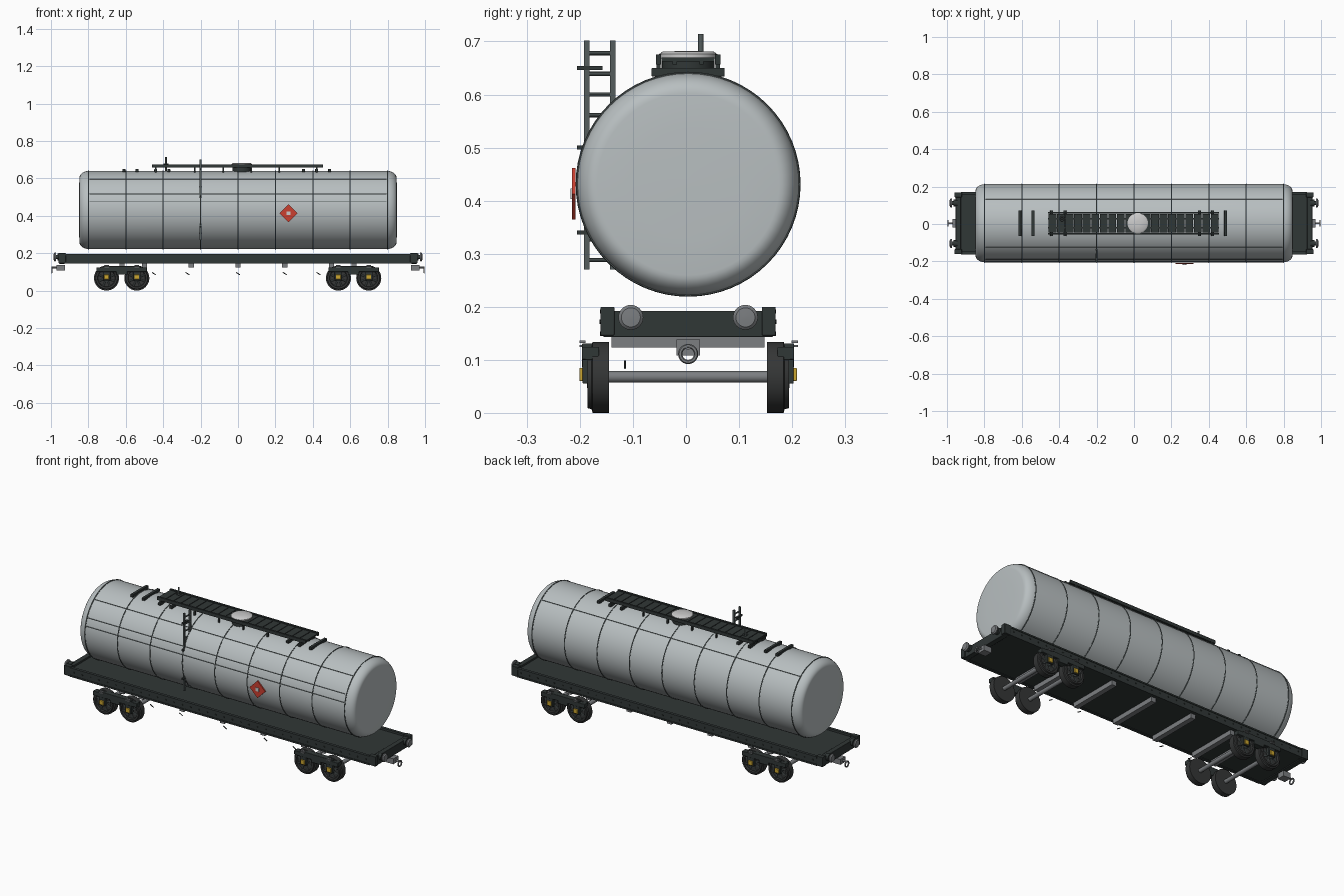
import bpy, bmesh, math
from mathutils import Matrix, Vector

if "Cube" in bpy.data.objects:
    bpy.data.objects.remove(bpy.data.objects["Cube"])

CY = 0.004          # lateral centre of the wagon
TZ, TR = 0.431, 0.209   # tank axis height and radius


def material(name, rgb):
    m = bpy.data.materials.new(name)
    m.diffuse_color = (*rgb, 1)
    m.use_nodes = True
    m.node_tree.nodes["Principled BSDF"].inputs["Base Color"].default_value = m.diffuse_color
    return m


DARK = material("dark_steel", (0.03, 0.038, 0.037))
BLACK = material("wheel_black", (0.035, 0.037, 0.037))
TANK = material("tank_grey", (0.48, 0.52, 0.53))
SEAM = material("seam_grey", (0.09, 0.11, 0.11))
RED = material("placard_red", (0.6, 0.05, 0.03))
GOLD = material("cap_yellow", (0.6, 0.38, 0.03))
STEEL = material("steel", (0.2, 0.21, 0.22))
PALE = material("pale", (0.6, 0.6, 0.6))


class Part:
    """Collects primitives into one named object."""

    def __init__(self, name, mat):
        self.name, self.mat, self.bm = name, mat, bmesh.new()

    def box(self, x, y, z, rot=None):
        c = [(a + b) / 2 for a, b in (x, y, z)]
        s = [b - a for a, b in (x, y, z)]
        m = Matrix.Translation(c) @ (rot or Matrix()) @ Matrix.Diagonal((*s, 1))
        bmesh.ops.create_cube(self.bm, size=1, matrix=m)

    def rod(self, a, b, r, n=12):
        a, b = Vector(a), Vector(b)
        q = (b - a).to_track_quat('Z', 'Y').to_matrix().to_4x4()
        bmesh.ops.create_cone(self.bm, cap_ends=True, segments=n, radius1=r, radius2=r,
                              depth=(b - a).length, matrix=Matrix.Translation((a + b) / 2) @ q)

    def lathe(self, profile, centre, axis='X', n=32, closed=False):
        """Spin (along, radius) points about an axis through centre."""
        c, rings = Vector(centre), []
        for t, r in profile:
            ring = []
            for i in range(n):
                u, v = r * math.cos(math.tau * i / n), r * math.sin(math.tau * i / n)
                p = {'X': (t, u, v), 'Y': (v, t, u), 'Z': (u, v, t)}[axis]
                ring.append(self.bm.verts.new(c + Vector(p)))
            rings.append(ring)
        pairs = list(zip(rings, rings[1:])) + ([(rings[-1], rings[0])] if closed else [])
        for p, q in pairs:
            for i in range(n):
                j = (i + 1) % n
                self.bm.faces.new((p[i], p[j], q[j], q[i]))
        if not closed:
            self.bm.faces.new(rings[0])
            self.bm.faces.new(rings[-1])

    def ring(self, centre, R, r, axis='X', n=32, k=6):
        prof = [(r * math.sin(math.tau * i / k), R + r * math.cos(math.tau * i / k)) for i in range(k)]
        self.lathe(prof, centre, axis, n, True)

    def done(self, bevel=0):
        bmesh.ops.recalc_face_normals(self.bm, faces=self.bm.faces)
        me = bpy.data.meshes.new(self.name)
        self.bm.to_mesh(me)
        self.bm.free()
        me.materials.append(self.mat)
        ob = bpy.data.objects.new(self.name, me)
        bpy.context.collection.objects.link(ob)
        bpy.ops.object.select_all(action='DESELECT')
        ob.select_set(True)
        bpy.context.view_layer.objects.active = ob
        bpy.ops.object.shade_smooth_by_angle(angle=math.radians(35))
        if bevel:
            mod = ob.modifiers.new("bevel", 'BEVEL')
            mod.width, mod.segments = bevel, 2


# tank shell with domed ends
half = [(0.795 + 0.053 * math.sin(a), TR * (0.82 + 0.18 * math.cos(a)))
        for a in [math.radians(10 * i) for i in range(10)]] + [(0.85, TR * 0.5), (0.851, 0.01)]
p = Part("tank", TANK)
p.lathe([(-x, r) for x, r in reversed(half)] + half, (0, CY, TZ), n=64)
p.done()

# ring bands and lengthwise seams
p = Part("tank_bands", SEAM)
for i in range(9):
    p.ring((-0.8 + 0.2 * i, CY, TZ), TR, 0.003, n=64)
p.done()
p = Part("tank_seams", SEAM)
for ang in (156, 168, 128, 52):
    a = math.radians(ang)
    y, z = CY + TR * math.cos(a), TZ + TR * math.sin(a)
    p.rod((-0.795, y, z), (0.795, y, z), 0.002, 6)
p.done()

# top saddles and roof walkway
p = Part("walkway_saddles", DARK)
for x in (-0.61, -0.54, -0.44, -0.37, 0.35, 0.42, 0.49):
    p.box((x - 0.008, x + 0.008), (CY - 0.069, CY + 0.069), (0.634, 0.65))
p.done(0.002)
p = Part("walkway", DARK)
for i in range(20):
    x = -0.459 + 0.0457 * i
    p.box((x + 0.002, x + 0.0437), (CY - 0.05, CY + 0.05), (0.662, 0.67))
for s in (-1, 1):
    y = CY + s * 0.056
    p.box((-0.46, 0.455), (y - 0.005, y + 0.005), (0.657, 0.675))
    p.box((-0.46, 0.455), (CY + s * 0.025 - 0.004, CY + s * 0.025 + 0.004), (0.657, 0.664))
    for x in (-0.44, -0.23, -0.08, 0.07, 0.22, 0.42):
        p.box((x - 0.004, x + 0.004), (y - 0.004, y + 0.004), (0.615, 0.66))
p.done()

# manway hatch and vent pipe
p = Part("hatch_collar", DARK)
p.lathe([(0.63, 0.05), (0.672, 0.05), (0.672, 0.04)], (0.02, CY, 0), 'Z')
p.done()
p = Part("hatch_lid", PALE)
p.lathe([(0.668, 0.055), (0.676, 0.055), (0.681, 0.048), (0.682, 0.01)], (0.02, CY, 0), 'Z')
p.done()
p = Part("vent_pipe", SEAM)
p.rod((-0.385, 0.028, 0.63), (-0.385, 0.028, 0.714), 0.005)
p.ring((-0.385, 0.028, 0.678), 0.011, 0.003, 'Z', 20)
p.done()

# side ladder
p = Part("ladder", SEAM)
for y in (-0.187, -0.138):
    p.box((-0.205, -0.195), (y - 0.005, y + 0.005), (0.27, 0.702))
for i in range(11):
    z = 0.288 + 0.039 * i
    p.rod((-0.2, -0.187, z), (-0.2, -0.138, z), 0.004, 8)
p.done()
p = Part("ladder_brackets", DARK)
for z, y in ((0.65, -0.157), (0.5, -0.17), (0.34, -0.15)):
    p.box((-0.206, -0.194), (-0.205, y), (z - 0.004, z + 0.004))
p.done()

# hazard placard on the front side
diamond = Matrix.Rotation(math.radians(45), 4, 'Y')
p = Part("placard", RED)
p.box((0.236, 0.304), (-0.215, -0.208), (0.379, 0.447), diamond)
p.done()
p = Part("placard_centre", PALE)
p.box((0.26, 0.28), (-0.218, -0.213), (0.403, 0.423))
p.done()

# underframe: deck, side sills, end beams
p = Part("deck", DARK)
p.box((-0.94, 0.94), (CY - 0.155, CY + 0.155), (0.148, 0.182))
p.done()
p = Part("side_sills", DARK)
for s in (-1, 1):
    y = CY + s * 0.158
    p.box((-0.925, 0.925), (y - 0.005, y + 0.005), (0.145, 0.195))
    for z in (0.149, 0.191):
        p.box((-0.925, 0.925), (y - 0.008, y + 0.008), (z - 0.004, z + 0.004))
    for i in range(36):
        x = -0.9 + 1.8 * i / 35
        p.rod((x, y, 0.172), (x, y + s * 0.009, 0.172), 0.004, 6)
p.done()
p = Part("end_beams", DARK)
for s in (-1, 1):
    x = s * 0.94
    p.box((x - 0.014, x + 0.014), (CY - 0.16, CY + 0.16), (0.143, 0.192))
    for t in (-1, 1):
        y = CY + t * 0.152
        p.box((x - 0.02, x + 0.02), (y - 0.013, y + 0.013), (0.146, 0.2))
p.done(0.002)
p = Part("cross_members", STEEL)
for x in (-0.62, -0.5, -0.25, 0, 0.25, 0.5, 0.62):
    p.box((x - 0.014, x + 0.014), (CY - 0.144, CY + 0.144), (0.123, 0.15))
p.done()
p = Part("brake_rods", DARK)
for x in (-0.45, -0.27, 0, 0.25, 0.43):
    p.rod((x - 0.01, -0.115, 0.097), (x + 0.01, -0.115, 0.085), 0.0025, 6)
p.done()

# buffers and couplers at both ends
buf, heads, coup = Part("buffer_shanks", DARK), Part("buffer_heads", STEEL), Part("couplers", STEEL)
for s in (-1, 1):
    for t in (-1, 1):
        y = CY + t * 0.108
        buf.lathe([(s * 0.945, 0.018), (s * 0.965, 0.018), (s * 0.965, 0.011), (s * 0.978, 0.011)], (0, y, 0.18))
        heads.lathe([(s * 0.974, 0.023), (s * 0.98, 0.0235), (s * 0.985, 0.018), (s * 0.986, 0.004)], (0, y, 0.18))
    x0, x1 = sorted((s * 0.925, s * 0.97))
    coup.box((x0, x1), (CY - 0.022, CY + 0.022), (0.108, 0.138))
    coup.rod((s * 0.96, CY, 0.124), (s * 0.998, CY, 0.124), 0.005)
    coup.ring((s * 0.995, CY, 0.111), 0.015, 0.004, 'X', 24)
buf.done()
heads.done()
coup.done()

# bogies: wheels, axles, frames, axle boxes
wheels, axles = Part("wheels", BLACK), Part("axles", STEEL)
spokes, caps = Part("wheel_webs", SEAM), Part("axle_caps", GOLD)
frames, boxes = Part("bogie_frames", DARK), Part("axle_boxes", DARK)
steps = Part("bogie_brackets", STEEL)
for bx in (-0.622, 0.618):
    for x in (bx - 0.081, bx + 0.081):
        c = (x, CY, 0.067)
        axles.rod((x, CY - 0.17, 0.068), (x, CY + 0.17, 0.068), 0.011, 20)
        for s in (-1, 1):
            wheels.lathe([(s * a, r) for a, r in ((0.149, 0.012), (0.149, 0.067), (0.18, 0.067), (0.182, 0.06),
                         (0.19, 0.058), (0.19, 0.048), (0.18, 0.045), (0.18, 0.012))], c, 'Y', 40)
            spokes.lathe([(s * 0.178, 0.02), (s * 0.191, 0.02), (s * 0.191, 0.01)], c, 'Y', 24)
            for i in range(8):
                a = math.tau * (i + 0.5) / 8
                d = Vector((math.cos(a), 0, math.sin(a)))
                o = Vector((x, CY + s * 0.181, 0.067))
                spokes.rod(o + d * 0.014, o + d * 0.049, 0.004, 6)
            y0, y1 = sorted((CY + s * 0.18, CY + s * 0.199))
            boxes.box((x - 0.02, x + 0.02), (y0, y1), (0.055, 0.11))
            y0, y1 = sorted((CY + s * 0.195, CY + s * 0.205))
            caps.box((x - 0.013, x + 0.013), (y0, y1), (0.06, 0.085))
            for z in (0.126, 0.134):
                steps.box((x - 0.012, x + 0.012), (y0, y1 + 0.002), (z - 0.002, z + 0.002))
    for s in (-1, 1):
        y0, y1 = sorted((CY + s * 0.168, CY + s * 0.2))
        frames.box((bx - 0.135, bx + 0.135), (y0, y1), (0.1, 0.124))
        frames.box((bx - 0.03, bx + 0.03), (y0, y1), (0.085, 0.118))
        frames.box((bx - 0.1, bx + 0.1), (y0, y1), (0.12, 0.131))
for part in (wheels, axles, spokes, steps):
    part.done()
for part in (caps, frames, boxes):
    part.done(0.002)
